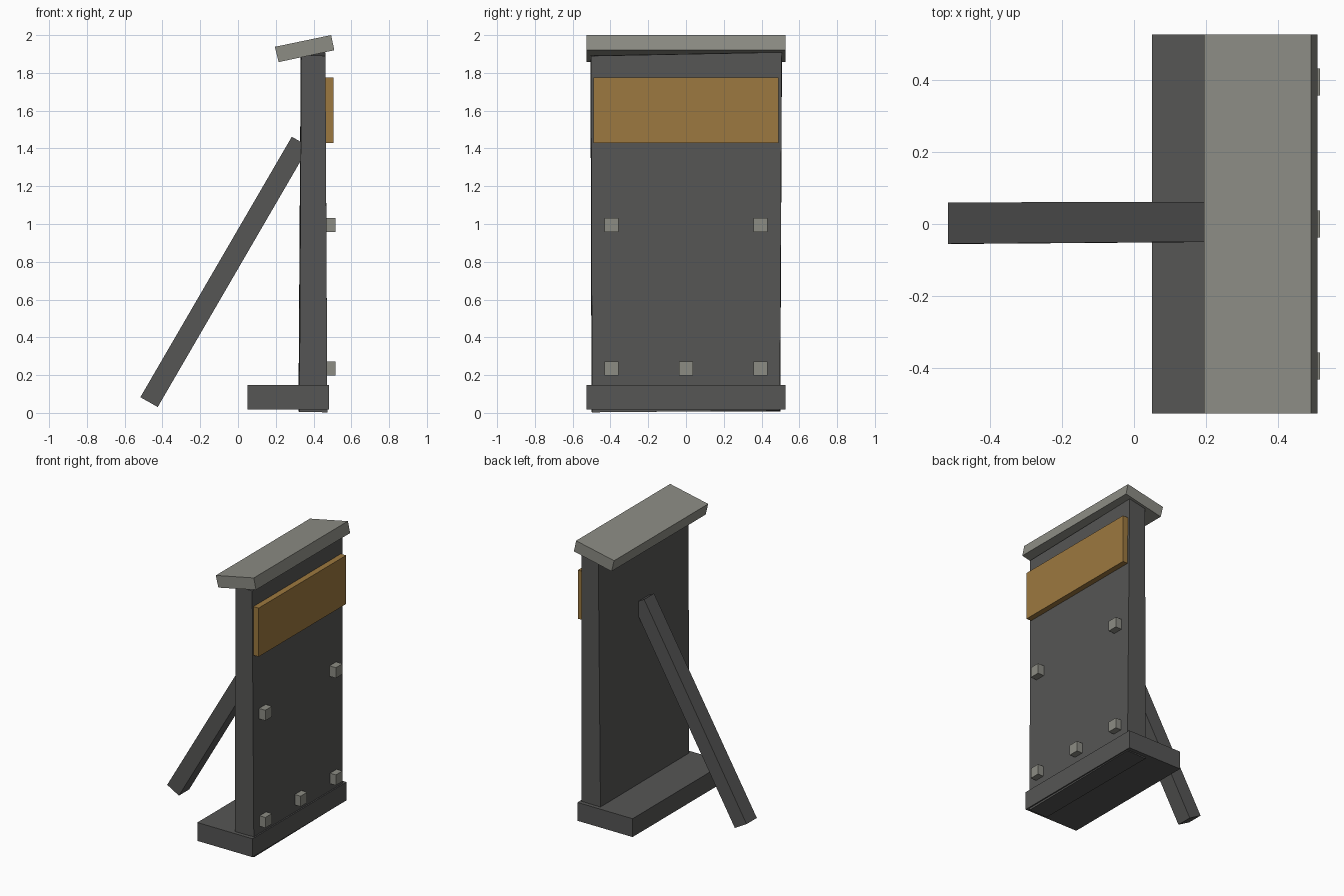
import bpy, bmesh

if "Cube" in bpy.data.objects:
    bpy.data.objects.remove(bpy.data.objects["Cube"])

DARK = (0.092, 0.092, 0.09, 1)
LIGHT = (0.262, 0.262, 0.23, 1)
WOOD = (0.335, 0.19, 0.05, 1)


def material(name, color):
    mat = bpy.data.materials.new(name)
    mat.diffuse_color = color
    mat.use_nodes = True
    mat.node_tree.nodes["Principled BSDF"].inputs["Base Color"].default_value = mat.diffuse_color
    return mat


dark = material("dark_grey", DARK)
light = material("light_grey", LIGHT)
wood = material("wood", WOOD)


def loft(name, ring_a, ring_b, mat):
    """Closed solid between two matching rings of points."""
    bm = bmesh.new()
    a = [bm.verts.new(p) for p in ring_a]
    b = [bm.verts.new(p) for p in ring_b]
    n = len(a)
    bm.faces.new(a)
    bm.faces.new(b)
    for i in range(n):
        j = (i + 1) % n
        bm.faces.new((a[i], a[j], b[j], b[i]))
    bmesh.ops.recalc_face_normals(bm, faces=bm.faces[:])
    mesh = bpy.data.meshes.new(name)
    bm.to_mesh(mesh)
    bm.free()
    mesh.materials.append(mat)
    obj = bpy.data.objects.new(name, mesh)
    bpy.context.collection.objects.link(obj)
    return obj


def extrude(name, profile, y0, y1, mat):
    """Extrude an x-z profile along y."""
    return loft(name, [(x, y0, z) for x, z in profile],
                [(x, y1, z) for x, z in profile], mat)


def box(name, x0, x1, y0, y1, z0, z1, mat):
    return extrude(name, [(x0, z0), (x1, z0), (x1, z1), (x0, z1)], y0, y1, mat)


# Slightly uneven upright board
loft("back_board",
     [(0.325, -0.50, 0.005), (0.473, -0.497, 0.003), (0.473, 0.497, 0.012), (0.32, 0.499, 0.008)],
     [(0.335, -0.506, 1.895), (0.463, -0.503, 1.89), (0.463, 0.507, 1.909), (0.332, 0.508, 1.90)], dark)

# Foot block and tilted roof cap
box("foot_block", 0.05, 0.482, -0.527, 0.527, 0.018, 0.148, dark)
extrude("roof_cap", [(0.215, 1.857), (0.51, 1.92), (0.493, 2.0), (0.195, 1.938)], -0.527, 0.527, light)

# Header plank
box("header_plank", 0.45, 0.505, -0.49, 0.49, 1.43, 1.775, wood)

# Leaning rear brace
loft("rear_brace",
     [(-0.517, -0.055, 0.083), (-0.425, -0.055, 0.031), (-0.425, 0.06, 0.031), (-0.517, 0.06, 0.083)],
     [(0.285, -0.049, 1.462), (0.376, -0.049, 1.41), (0.376, 0.062, 1.41), (0.285, 0.062, 1.462)], dark)

# Pegs on the board face
for i, (y, z) in enumerate([(-0.395, 0.995), (0.395, 0.995),
                            (-0.395, 0.235), (0, 0.235), (0.395, 0.235)]):
    box(f"peg_{i + 1}", 0.445, 0.517, y - 0.037, y + 0.037, z - 0.037, z + 0.037, light)
